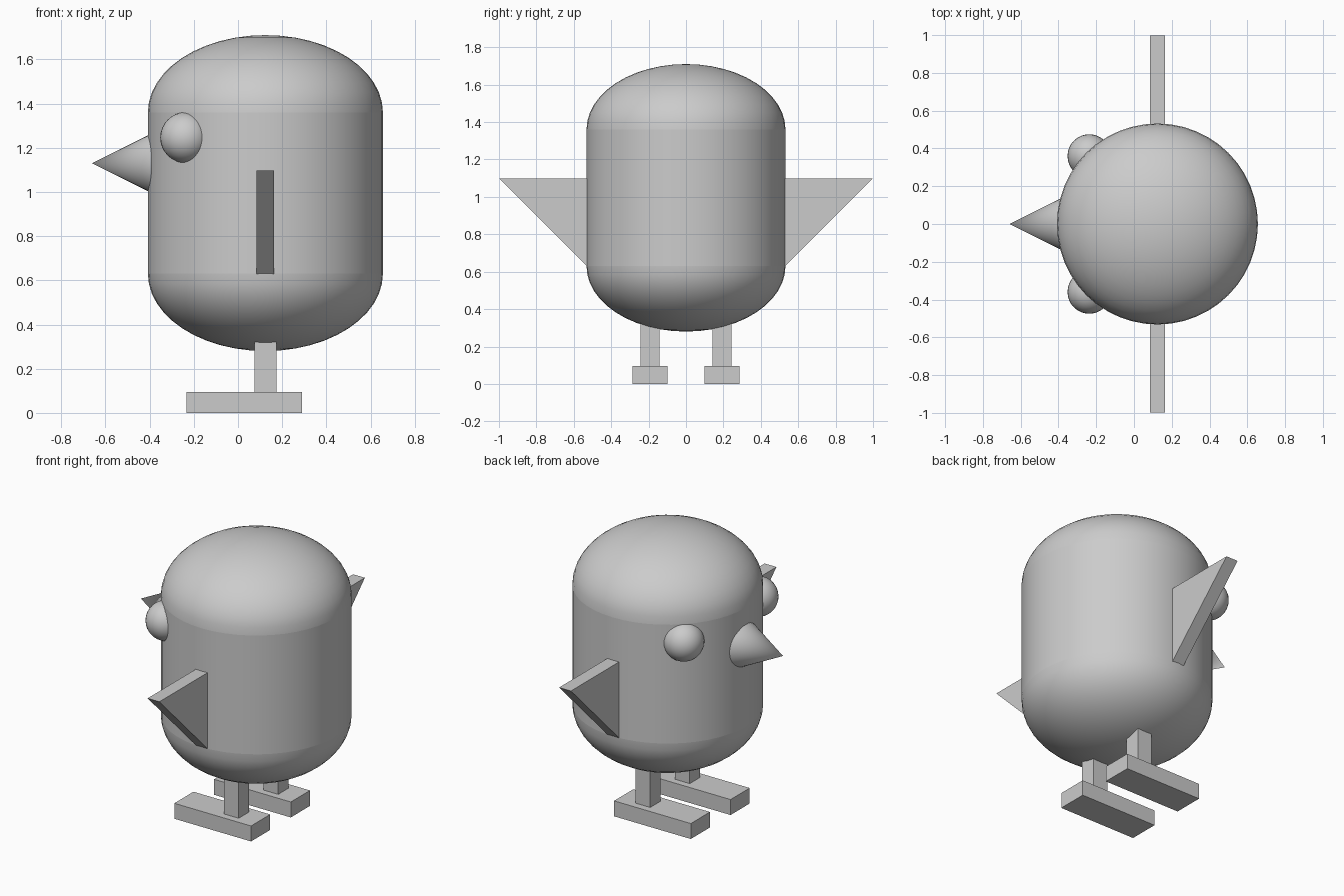
import bpy, bmesh, math
from mathutils import Matrix, Vector

if "Cube" in bpy.data.objects:
    bpy.data.objects.remove(bpy.data.objects["Cube"])

CX = 0.124  # body axis


def finish(name, bm, smooth=False):
    bmesh.ops.recalc_face_normals(bm, faces=bm.faces)
    mesh = bpy.data.meshes.new(name)
    bm.to_mesh(mesh)
    bm.free()
    ob = bpy.data.objects.new(name, mesh)
    bpy.context.collection.objects.link(ob)
    if smooth:
        bpy.ops.object.select_all(action='DESELECT')
        bpy.context.view_layer.objects.active = ob
        ob.select_set(True)
        bpy.ops.object.shade_smooth_by_angle(angle=math.radians(35))
    return ob


def box(name, lo, hi):
    lo, hi = Vector(lo), Vector(hi)
    bm = bmesh.new()
    m = Matrix.Translation((lo + hi) / 2) @ Matrix.Diagonal((*(hi - lo), 1))
    bmesh.ops.create_cube(bm, size=1, matrix=m)
    return finish(name, bm)


def mirror_y(ob):
    mod = ob.modifiers.new("mirror", 'MIRROR')
    mod.use_axis = (False, True, False)


# Body: sphere split at the equator and stretched into a capsule
R, CAP, LOW, HIGH = 0.532, 0.35, 0.63, 1.36
bm = bmesh.new()
bmesh.ops.create_uvsphere(bm, u_segments=48, v_segments=24, radius=1)
bmesh.ops.bisect_plane(bm, geom=bm.verts[:] + bm.edges[:] + bm.faces[:],
                       plane_co=(0, 0, 0), plane_no=(0, 0, 1), clear_inner=True)
rim = [e for e in bm.edges if e.is_boundary]
top = set(bm.verts)
for v in top:
    v.co = (CX + v.co.x * R, v.co.y * R, HIGH + v.co.z * CAP)
dup = bmesh.ops.duplicate(bm, geom=bm.verts[:] + bm.edges[:] + bm.faces[:])["geom"]
for v in dup:
    if isinstance(v, bmesh.types.BMVert):
        v.co.z = LOW + HIGH - v.co.z
bmesh.ops.bridge_loops(bm, edges=[e for e in bm.edges if e.is_boundary])
finish("body", bm, True)

# Beak: cone pointing to -x, base sunk into the body
bm = bmesh.new()
bmesh.ops.create_cone(bm, cap_ends=True, segments=32, radius1=0.15, radius2=0, depth=0.30,
                      matrix=Matrix.Translation((-0.51, 0, 1.13)) @ Matrix.Rotation(-math.pi / 2, 4, 'Y'))
finish("beak", bm, True)

# Eyes
bm = bmesh.new()
bmesh.ops.create_uvsphere(bm, u_segments=32, v_segments=16, radius=0.115,
                          matrix=Matrix.Translation((-0.237, 0.36, 1.246)))
mirror_y(finish("eyes", bm, True))

# Wings: triangular slabs
bm = bmesh.new()
tri = bm.faces.new([bm.verts.new((CX - 0.04, y, z))
                    for y, z in ((0.998, 1.097), (0.50, 1.097), (0.50, 0.60))])
ext = bmesh.ops.extrude_face_region(bm, geom=[tri])["geom"]
bmesh.ops.translate(bm, vec=(0.08, 0, 0),
                    verts=[g for g in ext if isinstance(g, bmesh.types.BMVert)])
mirror_y(finish("wings", bm))

# Legs and feet
mirror_y(box("legs", (CX - 0.05, 0.142, 0.095), (CX + 0.05, 0.242, 0.36)))
mirror_y(box("feet", (-0.233, 0.10, 0), (0.289, 0.286, 0.095)))
